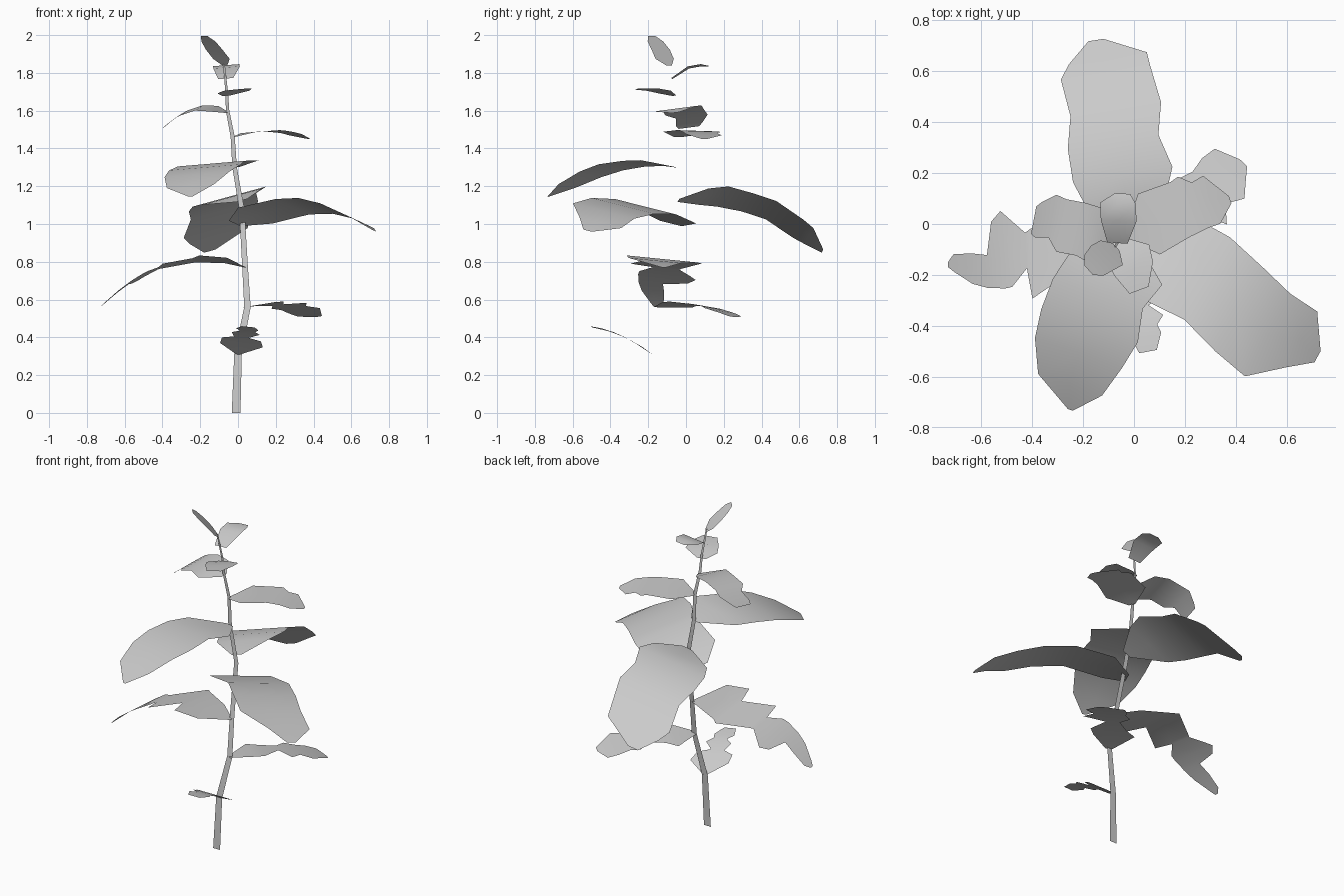
import bpy
from mathutils import Vector


def strip(name, rows):
    """Sheet through rows of points, smooth shaded."""
    n = len(rows[0])
    verts = [p for r in rows for p in r]
    faces = [(i*n+j, i*n+j+1, (i+1)*n+j+1, (i+1)*n+j)
             for i in range(len(rows)-1) for j in range(n-1)]
    me = bpy.data.meshes.new(name)
    me.from_pydata(verts, [], faces)
    me.polygons.foreach_set("use_smooth", [True]*len(faces))
    ob = bpy.data.objects.new(name, me)
    bpy.context.collection.objects.link(ob)
    return ob


def leaf(name, base, tip, arch, tilt, outline):
    """Arched blade; outline rows are (fraction along, left width, right width)."""
    base, tip = Vector(base), Vector(tip)
    d = tip - base
    side = Vector((-d.y, d.x, 0)).normalized() + Vector((0, 0, tilt))
    rows = []
    for t, left, right in outline:
        c = base + d*t + Vector((0, 0, arch*4*t*(1-t)))
        rows.append((c + side*left, c + side*(left-right)/2, c - side*right))
    return strip(name, rows)


# flat tapering stem: x, y, z, half width
path = [(-.01, -.19, 0, .023), (0, -.18, .31, .02), (.05, -.15, .56, .017),
        (.037, -.11, .78, .015), (.02, -.045, 1.08, .014), (-.018, -.05, 1.3, .012),
        (-.028, -.045, 1.46, .011), (-.055, -.055, 1.6, .009),
        (-.06, -.065, 1.7, .007), (-.075, -.09, 1.85, .005)]
strip("stem", [((x-w, y, z), (x+w, y, z)) for x, y, z, w in path])

# small low leaves
leaf("leaf_lowest", (0, -.18, .31), (.06, -.5, .455), .025, -.1,
     [(0, .01, .01), (.22, .12, .11), (.38, .1, .11), (.45, .03, .05),
      (.6, .08, .07), (.7, .05, .03), (.8, .06, .06), (1, .03, .04)])
leaf("leaf_low_right", (.05, -.155, .56), (.43, .24, .51), .04, -.12,
     [(0, .02, .02), (.22, .15, .08), (.33, .11, .09), (.5, .08, 0),
      (.6, .14, .12), (.7, .12, .06), (.82, .13, .1), (.93, .12, .05), (1, .02, .02)])
leaf("leaf_low_left", (.04, -.12, .77), (-.73, -.16, .56), .13, .1,
     [(0, .01, .01), (.14, .18, .1), (.33, .18, .19), (.37, .05, .22),
      (.58, .15, .12), (.6, .03, .11), (.68, .1, .17), (.72, .105, .2),
      (.77, .1, .16), (.8, .1, .03), (.88, .08, .04), (.97, .03, .04), (1, .01, .01)])

# three large middle leaves
leaf("leaf_large_right", (0, -.05, .995), (.69, -.43, .99), .1, -.22,
     [(0, .03, .1), (.14, .18, .2), (.42, .18, .19), (.63, .14, .24),
      (.82, .1, .27), (.98, .09, .16), (1.09, -.04, .09)])
leaf("leaf_large_back", (.02, -.04, 1.125), (-.1, .73, .87), .125, -.27,
     [(0, .03, .03), (.18, .19, .13), (.31, .225, .17), (.48, .225, .135),
      (.64, .195, .165), (.83, .21, .145), (.9, .17, .14), (1, .08, -.02)])
leaf("leaf_large_front", (-.02, -.05, 1.3), (-.25, -.73, 1.145), .085, .08,
     [(0, .03, .03), (.19, .184, .2), (.35, .142, .23), (.53, .166, .235),
      (.69, .14, .222), (.87, .1, .165), (1, .01, .01)])

# small upper leaves
leaf("leaf_upper_right", (-.025, -.045, 1.46), (.376, .1, 1.45), .04, -.03,
     [(0, .02, .02), (.22, .14, .113), (.54, .14, .088), (.62, .15, .085),
      (.72, .11, .08), (.84, .12, .08), (1, .01, .02)])
leaf("leaf_upper_left", (-.055, -.055, 1.59), (-.395, .01, 1.51), .06, -.13,
     [(0, .02, .02), (.2, .13, .1), (.45, .1, .11), (.68, .1, .11),
      (.8, .05, .12), (.95, .06, .08), (1, .05, .06)])
leaf("leaf_top_front", (-.055, -.06, 1.68), (.02, -.26, 1.715), .01, .08,
     [(0, .02, .03), (.28, .1, .08), (.6, .09, .07), (1, .04, .04)])
leaf("leaf_top_back", (-.065, -.075, 1.77), (-.055, .12, 1.835), .03, -.08,
     [(0, .04, .04), (.45, .07, .07), (.8, .075, .065), (1, .02, .04)])
leaf("leaf_tip", (-.07, -.09, 1.84), (-.175, -.185, 1.995), .005, 0,
     [(0, .02, .02), (.2, .07, .06), (.5, .06, .07), (.8, .05, .06), (1, .02, .03)])
